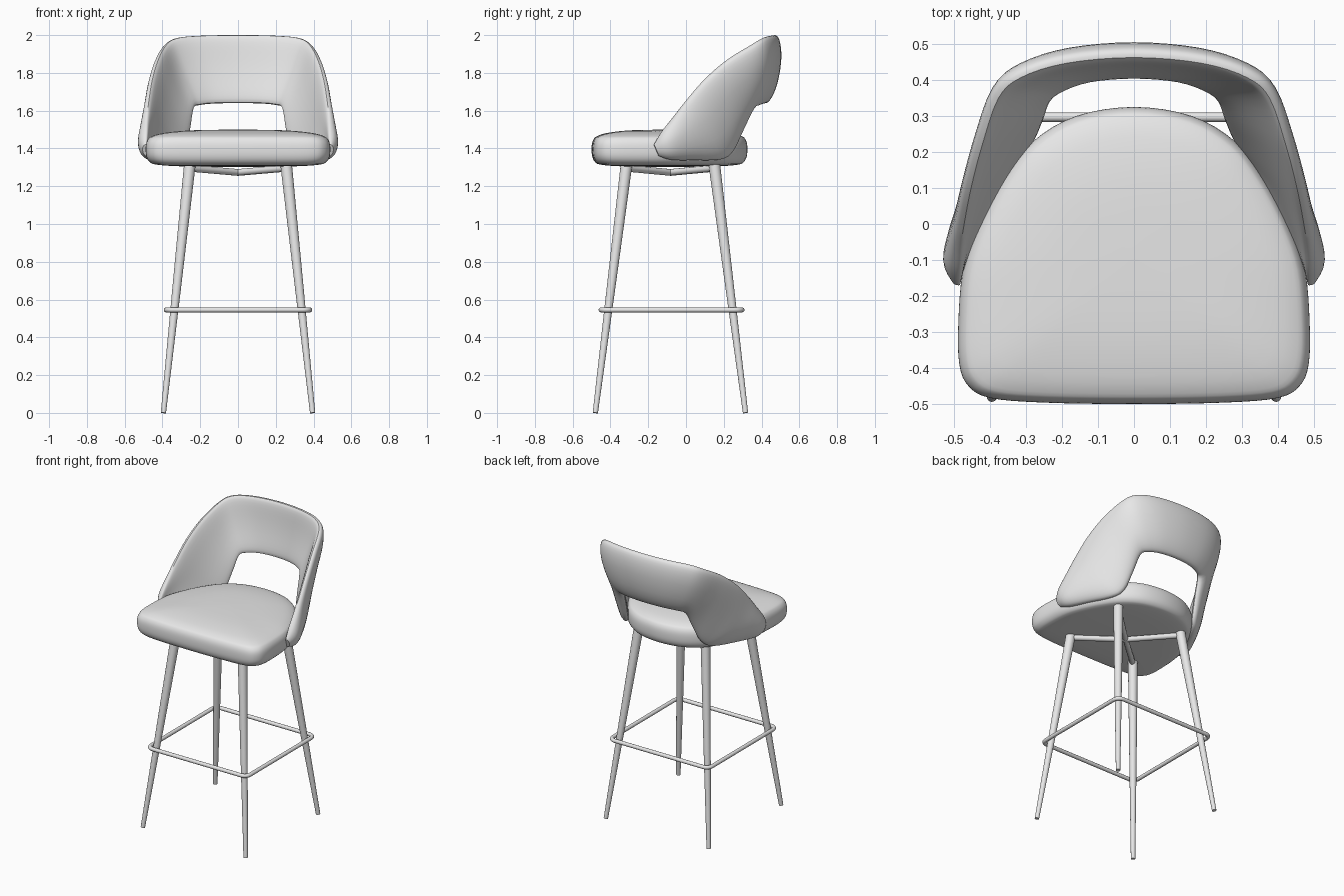
import bpy, bmesh, math
from mathutils import Vector

old = bpy.data.objects.get("Cube")
if old:
    bpy.data.objects.remove(old, do_unlink=True)

grey = bpy.data.materials.new("light_grey")
grey.use_nodes = True
grey.diffuse_color = (0.8, 0.8, 0.8, 1)
grey.node_tree.nodes["Principled BSDF"].inputs["Base Color"].default_value = (0.8, 0.8, 0.8, 1)


def spline(points, steps, closed=False):
    """Catmull-Rom curve through the points."""
    pts = [Vector(p) for p in points]
    n = len(pts)
    get = (lambda i: pts[i % n]) if closed else (lambda i: pts[min(max(i, 0), n - 1)])
    out = []
    for i in range(n if closed else n - 1):
        a, b, c, d = (get(i + k) for k in (-1, 0, 1, 2))
        for s in range(steps):
            t = s / steps
            out.append(0.5 * (2 * b + (c - a) * t + (2 * a - 5 * b + 4 * c - d) * t * t
                              + (3 * b - a - 3 * c + d) * t ** 3))
    return out if closed else out + [pts[-1]]


def loft(name, rings):
    """Skin closed rings of equal length and cap both ends."""
    bm = bmesh.new()
    rows = [[bm.verts.new(p) for p in ring] for ring in rings]
    n = len(rows[0])
    for a, b in zip(rows, rows[1:]):
        for i in range(n):
            j = (i + 1) % n
            bm.faces.new((a[i], a[j], b[j], b[i]))
    bm.faces.new(rows[0])
    bm.faces.new(rows[-1])
    bmesh.ops.recalc_face_normals(bm, faces=bm.faces)
    mesh = bpy.data.meshes.new(name)
    bm.to_mesh(mesh)
    bm.free()
    obj = bpy.data.objects.new(name, mesh)
    bpy.context.collection.objects.link(obj)
    mesh.materials.append(grey)
    bpy.ops.object.select_all(action="DESELECT")
    obj.select_set(True)
    bpy.context.view_layer.objects.active = obj
    bpy.ops.object.shade_smooth_by_angle(angle=math.radians(40))
    return obj


def rod(name, stations, sides=20):
    """Round bar through (point, radius) stations."""
    axis = (stations[-1][0] - stations[0][0]).normalized()
    u = axis.orthogonal().normalized()
    v = axis.cross(u)
    turns = [math.tau * i / sides for i in range(sides)]
    return loft(name, [[p + r * (u * math.cos(t) + v * math.sin(t)) for t in turns]
                       for p, r in stations])


# Seat cushion: one outline scaled through a domed profile
half = [(0, -0.5), (0.25, -0.496), (0.40, -0.483), (0.46, -0.45), (0.485, -0.39),
        (0.488, -0.28), (0.475, -0.13), (0.43, 0.0), (0.36, 0.13), (0.28, 0.23),
        (0.16, 0.3), (0, 0.325)]
outline = spline(half + [(-x, y) for x, y in half[-2:0:-1]], 4, closed=True)
profile = spline([(0.02, 1.302), (0.6, 1.305), (0.88, 1.314), (0.955, 1.328), (0.99, 1.355),
                  (1, 1.39), (0.995, 1.425), (0.972, 1.45), (0.93, 1.465), (0.8, 1.482),
                  (0.5, 1.496), (0.02, 1.5)], 3)
mid_y = -0.09
loft("seat_cushion", [[(p.x * s, mid_y + (p.y - mid_y) * s, z) for p in outline]
                      for s, z in profile])

# Wraparound backrest: upper edge, lower edge and half thickness from centre to arm tip
upper = [(0, 0.472, 2.0), (0.19, 0.456, 1.997), (0.32, 0.415, 1.985), (0.385, 0.355, 1.95),
         (0.432, 0.22, 1.868), (0.463, 0.1, 1.765), (0.482, 0.0, 1.65), (0.492, -0.07, 1.56),
         (0.495, -0.13, 1.485), (0.49, -0.17, 1.42)]
lower = [(0, 0.417, 1.64), (0.12, 0.407, 1.638), (0.2, 0.38, 1.63), (0.24, 0.35, 1.61),
         (0.26, 0.30, 1.5), (0.285, 0.245, 1.385), (0.33, 0.18, 1.342), (0.41, 0.03, 1.338),
         (0.462, -0.08, 1.34), (0.482, -0.145, 1.36)]
thick = [0.034, 0.034, 0.035, 0.036, 0.036, 0.036, 0.036, 0.036, 0.032, 0.012]


def both_sides(pts):
    return [(-x, y, z) for x, y, z in pts[:0:-1]] + pts


tops = spline(both_sides(upper), 4)
lows = spline(both_sides(lower), 4)
halves = spline([(t, 0) for t in thick[:0:-1] + thick], 4)
mids = [(a + b) / 2 for a, b in zip(tops, lows)]


def power(value, exponent):
    return math.copysign(abs(value) ** exponent, value)


sections = []
for i, mid in enumerate(mids):
    tangent = mids[min(i + 1, len(mids) - 1)] - mids[max(i - 1, 0)]
    chord = (tops[i] - lows[i]) / 2
    out = tangent.cross(chord).normalized()
    if out.dot(Vector((mid.x, mid.y + 0.1, 0))) < 0:
        out.negate()
    ring = []
    for k in range(32):
        t = math.tau * k / 32
        along = power(math.cos(t), 0.75)
        bulge = 0.6 * halves[i].x * (1 - along * along)
        ring.append(mid + chord * along + out * (halves[i].x * power(math.sin(t), 0.75) + bulge))
    sections.append(ring)
loft("backrest_shell", sections)

# Tapered splayed legs
leg_tops = {}
for fy, foot_y, top_y in (("front", -0.48, -0.315), ("back", 0.315, 0.15)):
    for sx, side in ((1, "left"), (-1, "right")):
        foot = Vector((sx * 0.395, foot_y, 0))
        top = Vector((sx * 0.255, top_y, 1.315))
        leg_tops[fy, side] = top
        rod(f"{fy}_{side}_leg", [(foot, 0.014), (foot.lerp(top, 0.5), 0.023), (top, 0.031)])

# Crossed bars under the seat, dipping at the middle
for side, other in (("left", "right"), ("right", "left")):
    a, b = leg_tops["front", side], leg_tops["back", other]
    centre = (a + b) / 2
    path = [(a + Vector((0, 0, -0.02)), 0.018), (centre + Vector((0, 0, -0.042)), 0.018),
            (b + Vector((0, 0, -0.02)), 0.018)]
    rod(f"under_bar_{side}", path, 12)

# Footrest ring with rounded corners around the legs
r, corner = 0.013, 0.04
path = []
for cx, cy, start in ((0.38, 0.297, 0), (-0.38, 0.297, 1), (-0.38, -0.45, 2), (0.38, -0.45, 3)):
    hub = Vector((cx - math.copysign(corner, cx), cy - math.copysign(corner, cy), 0.545))
    for k in range(7):
        t = (start + k / 6) * math.pi / 2
        path.append((hub, Vector((math.cos(t), math.sin(t), 0))))
path.append(path[0])
loft("footrest_ring", [[hub + d * (corner + r * math.cos(math.tau * k / 12))
                        + Vector((0, 0, r * math.sin(math.tau * k / 12))) for k in range(12)]
                       for hub, d in path])
